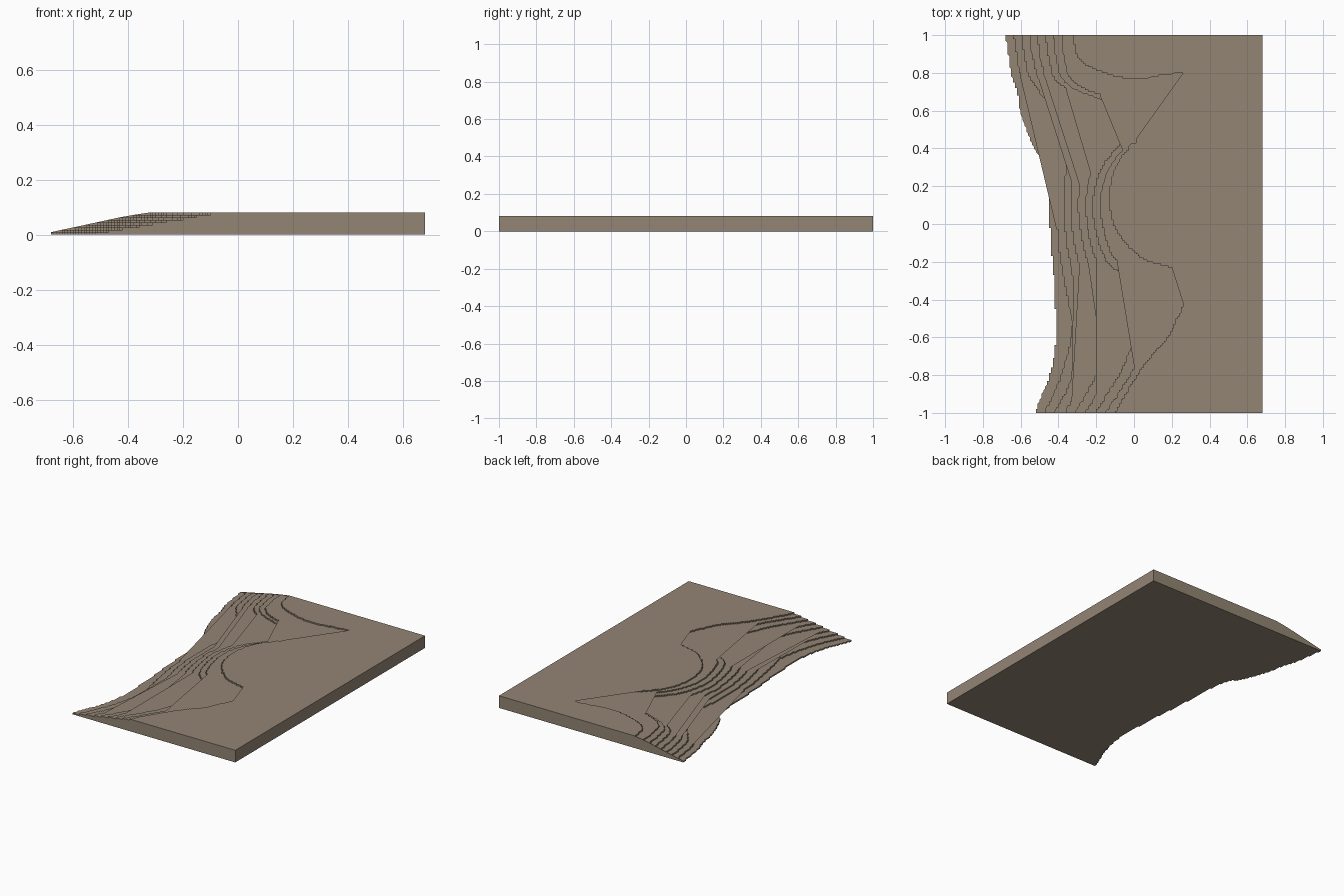
import bpy
import bmesh
from mathutils import Vector

cube = bpy.data.objects.get("Cube")
if cube:
    bpy.data.objects.remove(cube)

LAYERS = 9
HEIGHT = 0.081
STEP = HEIGHT / LAYERS
CELL = 0.01
EAST = 0.68

# Matching guide points (x, y), front to back: shoreline, upper bench, plateau rim
GUIDES = [
    ((-.525, -1), (-.15, -1), (-.10, -1)),
    ((-.455, -.83), (-.02, -.8), (.05, -.75)),
    ((-.42, -.68), (.08, -.6), (.19, -.58)),
    ((-.41, -.55), (.19, -.38), (.32, -.26)),
    ((-.415, -.45), (.06, -.27), (.2, -.23)),
    ((-.425, -.27), (-.09, -.2), (.04, -.18)),
    ((-.44, -.12), (-.155, -.06), (-.09, -.04)),
    ((-.45, .1), (-.18, .12), (-.13, .14)),
    ((-.46, .25), (-.12, .31), (-.08, .33)),
    ((-.485, .35), (.01, .45), (.07, .49)),
    ((-.52, .39), (.09, .55), (.27, .62)),
    ((-.56, .48), (.14, .67), (.43, .82)),
    ((-.6, .6), (0, .65), (.22, .8)),
    ((-.62, .7), (-.2, .69), (-.02, .77)),
    ((-.65, .8), (-.33, .76), (-.21, .82)),
    ((-.665, .9), (-.37, .88), (-.3, .89)),
    ((-.68, 1), (-.385, 1), (-.32, 1)),
]


def smooth_path(points, samples=40):
    """Catmull-Rom curve through the guide points."""
    pts = [points[0]] + points + [points[-1]]
    path = []
    for a, b, c, d in zip(pts, pts[1:], pts[2:], pts[3:]):
        for i in range(samples):
            t = i / samples
            path.append(0.5 * (2 * b + (c - a) * t
                               + (2 * a - 5 * b + 4 * c - d) * t * t
                               + (3 * b - a - 3 * c + d) * t ** 3))
    return path + [points[-1]]


def stair_path(path):
    """Snap a curve to square cells, giving a fine staircase outline."""
    limit = round(1 / CELL)
    out = []

    def add(p):
        if out and out[-1] == p:
            return
        if len(out) > 1 and out[-2] == p:
            out.pop()
            return
        out.append(p)

    for v in path:
        x = round(v.x / CELL)
        y = max(-limit, min(limit, round(v.y / CELL)))
        if out:
            add((out[-1][0], y))
        add((x, y))
    # Keep only one point on each end of the slab
    while out[1][1] == -limit:
        out.pop(0)
    while out[-2][1] == limit:
        out.pop()
    return [(x * CELL, y * CELL) for x, y in out]


def contour(level):
    """Outline of one terrace, from 0 (shore) to LAYERS - 1 (plateau)."""
    if level == LAYERS - 1:
        points = [Vector(g[2]) for g in GUIDES]
    else:
        t = level / (LAYERS - 2)
        points = [Vector(g[0]).lerp(Vector(g[1]), t) for g in GUIDES]
    return stair_path(smooth_path(points))


bm = bmesh.new()


def add_face(points):
    return bm.faces.new([bm.verts.new(p) for p in points])


contours = [contour(k) for k in range(LAYERS)]
east_edge = [(EAST, -1), (EAST, 1)]

# Flat underside and the treads between neighbouring outlines
add_face([(x, y, 0) for x, y in contours[0] + east_edge[::-1]])
for k, line in enumerate(contours):
    inner = contours[k + 1] if k + 1 < LAYERS else east_edge
    top = (k + 1) * STEP
    add_face([(x, y, top) for x, y in inner + line[::-1]])
    # Risers
    for (ax, ay), (bx, by) in zip(line, line[1:]):
        add_face([(ax, ay, top - STEP), (ax, ay, top),
                  (bx, by, top), (bx, by, top - STEP)])

# Stepped front and back walls, and the straight east wall
for end, y in ((0, -1), (-1, 1)):
    profile = [(EAST, y, 0), (EAST, y, HEIGHT)]
    for k in reversed(range(LAYERS)):
        x = contours[k][end][0]
        profile += [(x, y, (k + 1) * STEP), (x, y, k * STEP)]
    add_face(profile if y < 0 else profile[::-1])
add_face([(EAST, -1, 0), (EAST, 1, 0), (EAST, 1, HEIGHT), (EAST, -1, HEIGHT)])

bmesh.ops.triangulate(bm, faces=bm.faces[:])
bmesh.ops.remove_doubles(bm, verts=bm.verts[:], dist=CELL / 100)
bmesh.ops.dissolve_degenerate(bm, edges=bm.edges[:], dist=CELL / 100)
bmesh.ops.recalc_face_normals(bm, faces=bm.faces[:])

mesh = bpy.data.meshes.new("terraced_terrain")
bm.to_mesh(mesh)
bm.free()

# Single earth colour
earth = bpy.data.materials.new("earth_brown")
earth.use_nodes = True
colour = (0.29, 0.235, 0.175, 1)
earth.diffuse_color = colour
earth.node_tree.nodes["Principled BSDF"].inputs["Base Color"].default_value = colour
mesh.materials.append(earth)

terrain = bpy.data.objects.new("terraced_terrain", mesh)
bpy.context.collection.objects.link(terrain)
